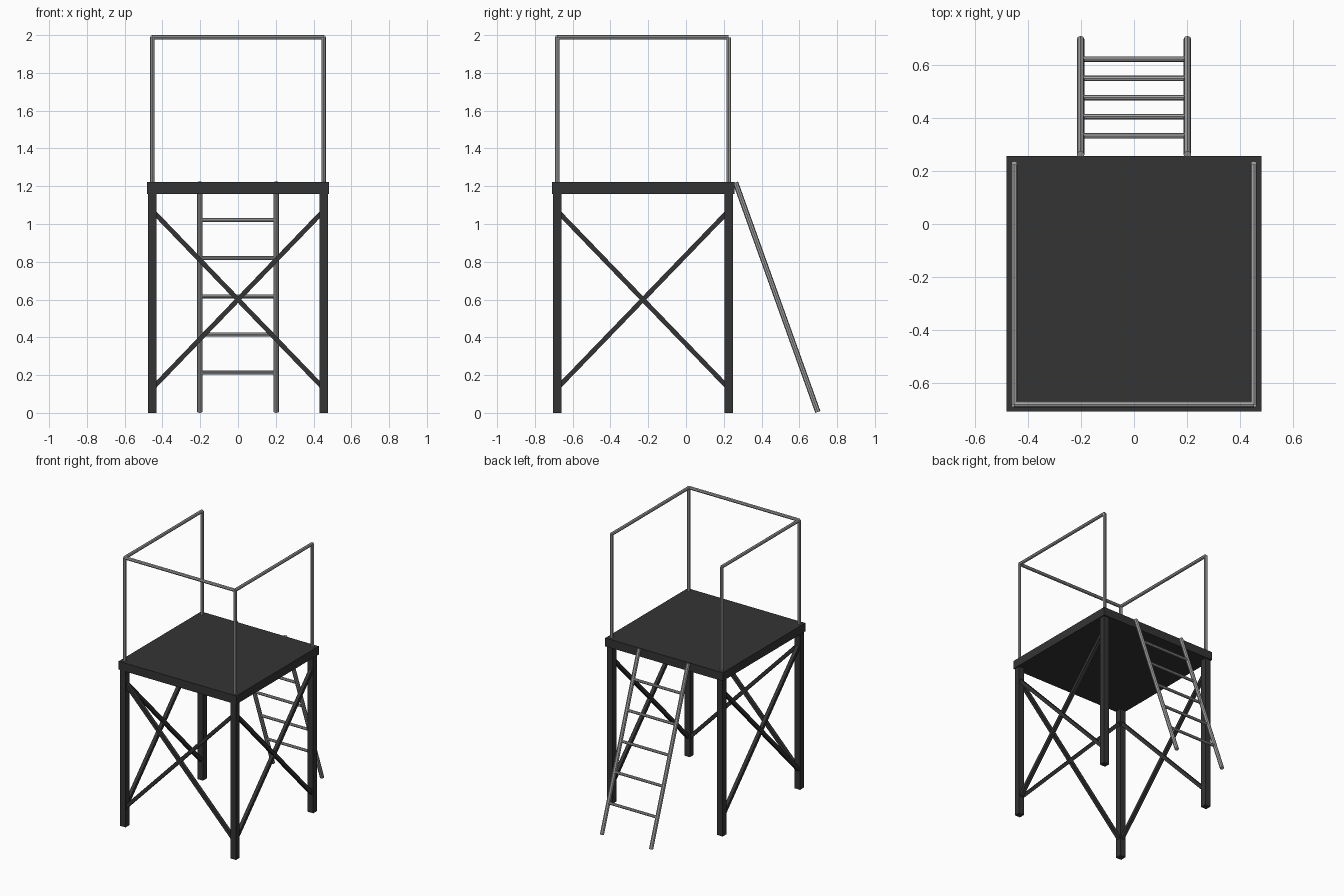
import bpy
from mathutils import Vector

if "Cube" in bpy.data.objects:
    bpy.data.objects.remove(bpy.data.objects["Cube"])


def material(name, v):
    m = bpy.data.materials.new(name)
    m.diffuse_color = (v, v, v, 1)
    m.use_nodes = True
    m.node_tree.nodes["Principled BSDF"].inputs["Base Color"].default_value = m.diffuse_color
    return m


DARK = material("dark_grey", 0.034)
METAL = material("light_metal", 0.38)

LX = 0.453                  # leg and rail positions
YF, YB = -0.682, 0.226
DECK_BOTTOM, DECK_TOP = 1.16, 1.222


def box(name, center, size, mat=DARK):
    bpy.ops.mesh.primitive_cube_add(size=1, location=center)
    ob = bpy.context.object
    ob.name = name
    ob.scale = size
    bpy.ops.object.transform_apply(location=False, rotation=False, scale=True)
    ob.data.materials.append(mat)
    return ob


def bar(name, a, b, thick):
    """Square bar between two points."""
    a, b = Vector(a), Vector(b)
    d = b - a
    ob = box(name, (a + b) / 2, (thick, thick, d.length))
    ob.rotation_euler = d.to_track_quat('Z', 'X' if abs(d.x) < 1e-6 else 'Y').to_euler()
    return ob


def tube(name, a, b, radius):
    """Eight-sided tube between two points."""
    a, b = Vector(a), Vector(b)
    d = b - a
    bpy.ops.mesh.primitive_cylinder_add(vertices=8, radius=radius, depth=d.length,
                                        location=(a + b) / 2)
    ob = bpy.context.object
    ob.name = name
    ob.rotation_euler = d.to_track_quat('Z', 'Y').to_euler()
    ob.data.materials.append(METAL)
    return ob


# Platform deck
box("deck", (0, -0.226, (DECK_BOTTOM + DECK_TOP) / 2),
    (0.966, 0.968, DECK_TOP - DECK_BOTTOM))

# Legs, railing posts and side railings
RAIL_Z, RAIL_R = 1.988, 0.012
for sx, side in ((-1, "left"), (1, "right")):
    x = sx * LX
    for y, end in ((YF, "front"), (YB, "back")):
        box(f"{end}_{side}_leg", (x, y, DECK_BOTTOM / 2), (0.045, 0.045, DECK_BOTTOM))
        tube(f"{end}_{side}_railing_post", (x, y, DECK_TOP - 0.01), (x, y, RAIL_Z), RAIL_R)
    tube(f"{side}_top_rail", (x, YF, RAIL_Z), (x, YB, RAIL_Z), RAIL_R)
    # Crossed side braces
    bar(f"{side}_brace_a", (x, YF, 0.13), (x, YB, 1.07), 0.025)
    bar(f"{side}_brace_b", (x, YF, 1.07), (x, YB, 0.13), 0.025)

# Front railing and crossed front braces
tube("front_top_rail", (-LX, YF, RAIL_Z), (LX, YF, RAIL_Z), RAIL_R)
bar("front_brace_a", (-LX, YF, 0.13), (LX, YF, 1.07), 0.025)
bar("front_brace_b", (-LX, YF, 1.07), (LX, YF, 0.13), 0.025)

# Ladder leaning on the back edge
bottom, top = Vector((0, 0.698, 0.005)), Vector((0, 0.262, 1.22))
for sx, side in ((-1, "left"), (1, "right")):
    off = Vector((sx * 0.202, 0, 0))
    tube(f"ladder_{side}_stile", bottom + off, top + off, 0.0145)
for i in range(5):
    z = 0.213 + 0.202 * i
    p = bottom.lerp(top, (z - bottom.z) / (top.z - bottom.z))
    tube(f"ladder_rung_{i + 1}", (-0.202, p.y, z), (0.202, p.y, z), 0.0105)
